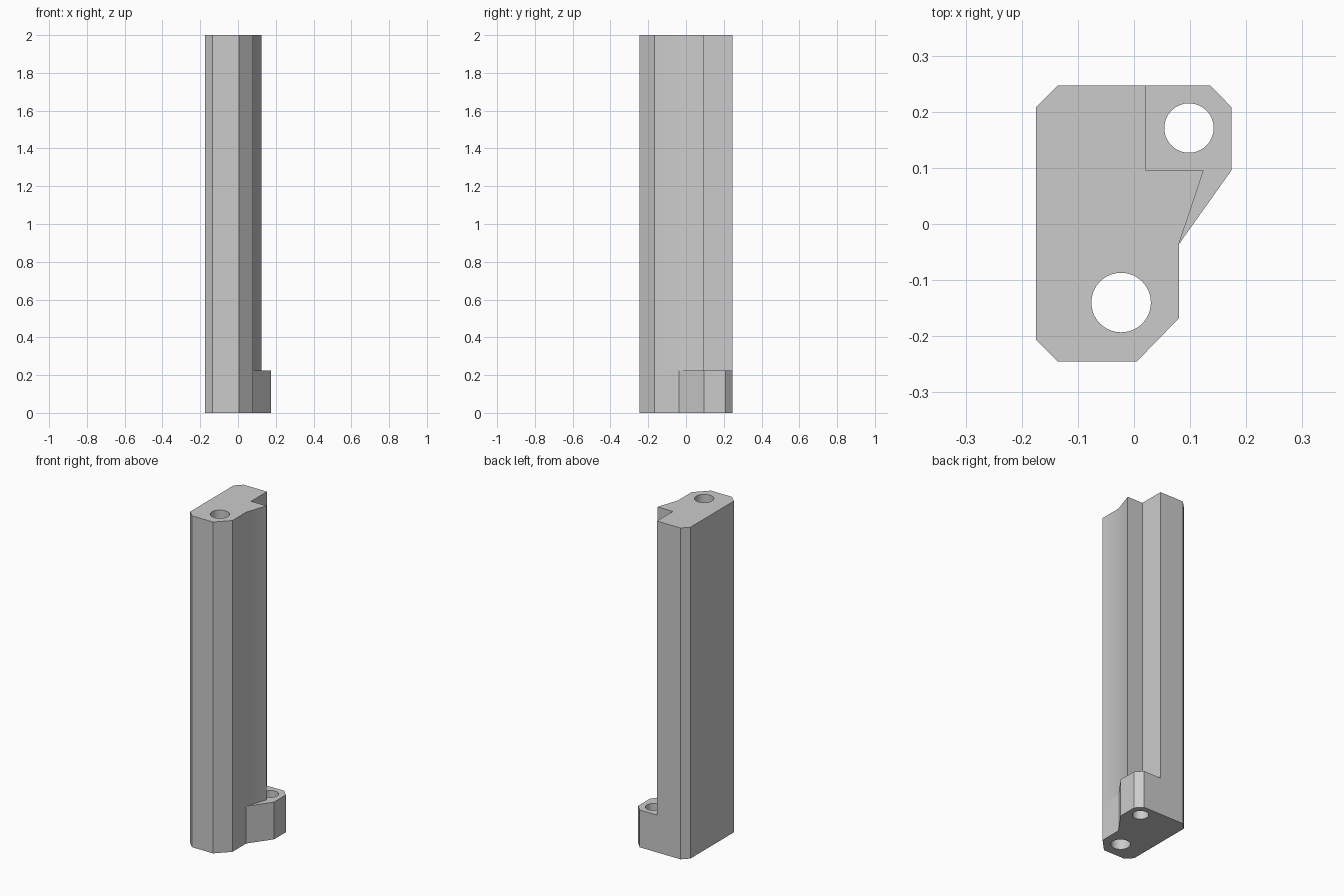
import bpy, bmesh, math

if "Cube" in bpy.data.objects:
    bpy.data.objects.remove(bpy.data.objects["Cube"], do_unlink=True)

HEIGHT, FOOT = 2.0, 0.225

grey = bpy.data.materials.new("neutral_grey")
grey.use_nodes = True
colour = (0.6, 0.6, 0.6, 1)
grey.diffuse_color = colour
grey.node_tree.nodes["Principled BSDF"].inputs["Base Color"].default_value = colour

# Foot outline, counter-clockwise from the front left chamfer
outline = [(-0.136, -0.245), (0.005, -0.245), (0.08, -0.168), (0.08, -0.036),
           (0.174, 0.096), (0.174, 0.208), (0.136, 0.247), (0.021, 0.247),
           (-0.136, 0.247), (-0.175, 0.208), (-0.175, -0.206)]
waist, notch_back = 3, 7

bm = bmesh.new()
foot = bm.faces.new([bm.verts.new((x, y, 0)) for x, y in outline])
bmesh.ops.recalc_face_normals(bm, faces=[foot])


def raise_face(face, z):
    """Extrude a face straight up to height z and return the new cap."""
    ret = bmesh.ops.extrude_face_region(bm, geom=[face])["geom"]
    for v in ret:
        if isinstance(v, bmesh.types.BMVert):
            v.co.z = z
    return next(f for f in ret if isinstance(f, bmesh.types.BMFace))


# Foot: keep its underside, then split the top along the notch
base_copy = bmesh.ops.duplicate(bm, geom=[foot])["geom"]
underside = next(f for f in base_copy if isinstance(f, bmesh.types.BMFace))
cap = raise_face(foot, FOOT)


def corner(face, i):
    return min(face.verts, key=lambda v: math.dist(v.co.xy, outline[i]))


bmesh.utils.face_split(cap, corner(cap, waist), corner(cap, notch_back),
                       coords=[(0.124, 0.095, FOOT), (0.021, 0.095, FOOT)])
caps = [f for f in bm.faces if all(abs(v.co.z - FOOT) < 1e-5 for v in f.verts)]
column = min(caps, key=lambda f: f.calc_center_median().x)

# Column: the part of the foot left of the notch, raised to full height
raise_face(column, HEIGHT)
bmesh.ops.remove_doubles(bm, verts=bm.verts[:], dist=1e-5)
# Drop any doubled underside so the solid stays closed
under = [f for f in bm.faces if all(abs(v.co.z) < 1e-5 for v in f.verts)]
bmesh.ops.delete(bm, geom=under[1:], context="FACES_ONLY")
bmesh.ops.recalc_face_normals(bm, faces=bm.faces[:])
bmesh.ops.dissolve_limit(bm, angle_limit=0.01, verts=bm.verts[:], edges=bm.edges[:])

mesh = bpy.data.meshes.new("column_with_foot")
bm.to_mesh(mesh)
bm.free()
body = bpy.data.objects.new("column_with_foot", mesh)
bpy.context.collection.objects.link(body)
mesh.materials.append(grey)


# Vertical holes, one through the column and one through the foot
def drill(name, x, y, radius):
    bpy.ops.mesh.primitive_cylinder_add(vertices=64, radius=radius, depth=HEIGHT + 0.4,
                                        location=(x, y, HEIGHT / 2))
    cutter = bpy.context.object
    cutter.name = name
    cutter.hide_render = True
    cutter.data.materials.append(grey)
    bpy.ops.object.select_all(action="DESELECT")
    body.select_set(True)
    bpy.context.view_layer.objects.active = body
    mod = body.modifiers.new(name, "BOOLEAN")
    mod.operation, mod.solver, mod.object = "DIFFERENCE", "EXACT", cutter
    bpy.ops.object.modifier_apply(modifier=mod.name)
    bpy.data.objects.remove(cutter, do_unlink=True)


drill("column_hole", -0.023, -0.14, 0.053)
drill("foot_hole", 0.098, 0.171, 0.044)

# Smooth the hole walls and the shallow waist, keep the chamfers crisp
bpy.ops.object.shade_smooth_by_angle(angle=math.radians(30))
